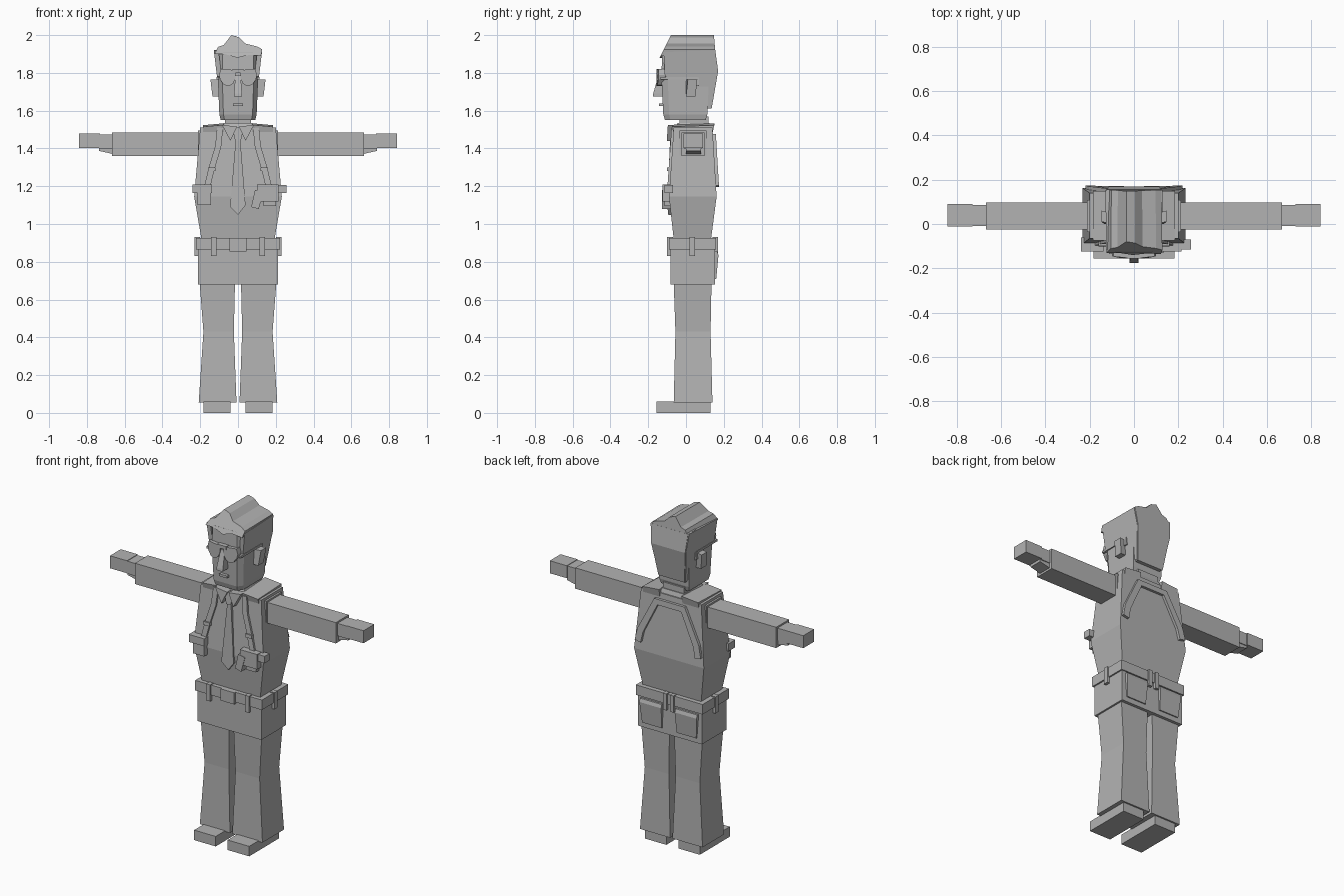
import bpy, bmesh, math

mat = bpy.data.materials.new("plain_grey")
mat.diffuse_color = (0.45, 0.45, 0.45, 1)


def loft(name, rings):
    """Skin equal-length rings of 3D points and cap both ends."""
    bm = bmesh.new()
    rows = [[bm.verts.new(p) for p in r] for r in rings]
    n = len(rows[0])
    for a, b in zip(rows, rows[1:]):
        for i in range(n):
            j = (i + 1) % n
            bm.faces.new((a[i], a[j], b[j], b[i]))
    bm.faces.new(rows[0])
    bm.faces.new(rows[-1])
    bmesh.ops.recalc_face_normals(bm, faces=bm.faces)
    me = bpy.data.meshes.new(name)
    bm.to_mesh(me)
    bm.free()
    me.materials.append(mat)
    ob = bpy.data.objects.new(name, me)
    bpy.context.collection.objects.link(ob)
    return ob


def rect(z, x0, x1, y0, y1):
    return [(x0, y0, z), (x1, y0, z), (x1, y1, z), (x0, y1, z)]


def box(name, x0, x1, y0, y1, z0, z1):
    return loft(name, [rect(z0, x0, x1, y0, y1), rect(z1, x0, x1, y0, y1)])


def front_y(z):
    return -0.09 + 0.025 * ((z - 1.145) / 0.365 if z > 1.145 else (1.145 - z) / 0.215)


def back_y(z):
    return 0.162 - 0.022 * ((z - 1.145) / 0.365 if z > 1.145 else (1.145 - z) / 0.15)


def plate(name, outline, thick=0.012, surf=front_y, d=-1):
    """Flat part following the front or back of the torso."""
    return loft(name, [[(x, surf(z) + o, z) for x, z in outline] for o in (-d * 0.01, d * thick)])


def ribbon(name, path, w, thick, surf, d):
    """Strap of constant width along an x-z path."""
    left, right = [], []
    for i, (x, z) in enumerate(path):
        a, b = path[max(i - 1, 0)], path[min(i + 1, len(path) - 1)]
        dx, dz = b[0] - a[0], b[1] - a[1]
        l = math.hypot(dx, dz)
        nx, nz = -dz / l * w / 2, dx / l * w / 2
        left.append((x + nx, z + nz))
        right.append((x - nx, z - nz))
    rings = []
    for (lx, lz), (rx, rz) in zip(left, right):
        rings.append([(lx, surf(lz) - d * 0.01, lz), (lx, surf(lz) + d * thick, lz),
                      (rx, surf(rz) + d * thick, rz), (rx, surf(rz) - d * 0.01, rz)])
    return loft(name, rings)


# Torso, hips, belt, neck
loft("torso", [rect(0.9, -0.19, 0.19, -0.063, 0.13), rect(1.145, -0.232, 0.232, -0.09, 0.162),
               rect(1.51, -0.2, 0.2, -0.065, 0.14)])
box("hips", -0.213, 0.213, -0.082, 0.153, 0.68, 0.88)
box("belt", -0.222, 0.222, -0.09, 0.16, 0.865, 0.925)
box("buckle", -0.045, 0.045, -0.1, -0.08, 0.855, 0.925)
box("neck", -0.07, 0.07, -0.035, 0.12, 1.49, 1.57)
loft("collar_band", [rect(1.505, -0.09, 0.09, -0.06, 0.135), rect(1.535, -0.075, 0.075, -0.045, 0.125)])

# Tie
plate("tie_blade", [(-0.012, 1.45), (-0.042, 1.09), (0, 1.048), (0.04, 1.1), (0.012, 1.45)], 0.015)
plate("tie_knot", [(-0.03, 1.51), (-0.015, 1.44), (0.015, 1.44), (0.03, 1.51)], 0.022)

for s, side in ((-1, "left"), (1, "right")):
    # Legs and shoes
    def legring(z, xi, xo, y0, y1):
        return rect(z, s * xi, s * xo, y0, y1)
    loft("leg_" + side, [legring(0.055, 0.008, 0.208, -0.065, 0.14), legring(0.43, 0.022, 0.183, -0.056, 0.13),
                         legring(0.69, 0.016, 0.203, -0.065, 0.135)])
    box("shoe_" + side, s * 0.04, s * 0.183, -0.155, 0.13, 0, 0.06)

    # Sleeve, cuff, wrist and hand
    box("sleeve_" + side, s * 0.19, s * 0.668, -0.025, 0.098, 1.36, 1.485)
    box("cuff_" + side, s * 0.66, s * 0.735, -0.01, 0.085, 1.40, 1.475)
    loft("thumb_" + side, [[(s * x, 0.0, 1.41), (s * x, 0.08, 1.41), (s * x, 0.08, z), (s * x, 0.0, z)]
                           for x, z in ((0.66, 1.37), (0.735, 1.387))])
    box("hand_" + side, s * 0.73, s * 0.843, -0.012, 0.09, 1.403, 1.478)
    box("armhole_" + side, s * 0.19, s * 0.213, -0.035, 0.108, 1.35, 1.495)

    # Collar tips
    plate("collar_tip_" + side, [(s * 0.005, 1.515), (s * 0.04, 1.44), (s * 0.085, 1.525)], 0.032)

    # Belt loops and back pockets
    box("front_loop_" + side, s * 0.115, s * 0.142, -0.1, -0.07, 0.83, 0.93)
    box("side_loop_" + side, s * 0.2, s * 0.23, 0.018, 0.048, 0.83, 0.93)
    box("back_loop_" + side, s * 0.012, s * 0.035, 0.14, 0.17, 0.83, 0.93)
    loft("back_pocket_" + side, [rect(0.71, s * 0.05, s * 0.18, 0.14, 0.16),
                                 rect(0.835, s * 0.045, s * 0.19, 0.14, 0.172),
                                 rect(0.855, s * 0.045, s * 0.19, 0.14, 0.165)])

    # Holster straps over chest, shoulder and back
    ribbon("chest_strap_" + side, [(s * 0.095, 1.51), (s * 0.105, 1.41), (s * 0.138, 1.3), (s * 0.165, 1.19)],
           0.032, 0.012, front_y, -1)
    loft("shoulder_strap_" + side, [[(s * x, -0.075, z), (s * x, 0.15, z + 0.008), (s * x, 0.14, 1.48),
                                     (s * x, -0.065, 1.48)] for x, z in ((0.075, 1.525), (0.185, 1.515))])
    plate("strap_clip_" + side, [(s * 0.12, 1.28), (s * 0.16, 1.28), (s * 0.16, 1.3), (s * 0.12, 1.3)], 0.02)

    # Ear, sunglasses lens and temple
    loft("ear_" + side, [[(s * 0.1, 0.0, z0), (s * x, 0.0 + o, z0), (s * x, 0.05 + o, z0), (s * 0.1, 0.05, z0)]
                         for z0, x, o in ((1.675, 0.135, 0), (1.765, 0.146, 0.01))])
    lens = [(0.012, 1.815), (0.012, 1.775), (0.025, 1.745), (0.048, 1.73), (0.075, 1.737),
            (0.095, 1.765), (0.1, 1.79), (0.092, 1.82)]
    loft("lens_" + side, [[(s * x, y + 0.25 * max(0, x - 0.06), z) for x, z in lens] for y in (-0.155, -0.12)])
    box("temple_" + side, s * 0.1, s * 0.114, -0.135, 0.06, 1.765, 1.778)
    box("temple_tip_" + side, s * 0.1, s * 0.114, 0.05, 0.07, 1.73, 1.775)

    # Side hair
    prof = [(-0.118, 1.91), (-0.112, 1.78), (0.045, 1.77), (0.1, 1.63), (0.133, 1.612), (0.165, 1.81), (0.153, 1.92)]
    loft("side_hair_" + side, [[(s * (k + (z - 1.77) * 0.12), y, z) for y, z in prof] for k in (0.085, 0.11)])

# Back harness
ribbon("back_harness", [(-0.2, 1.2), (-0.185, 1.27), (-0.09, 1.46), (0.09, 1.46), (0.185, 1.27), (0.2, 1.2)],
       0.04, 0.016, back_y, 1)

# Pouch on one side, holstered pistol on the other
box("pouch", -0.215, -0.142, -0.118, -0.07, 1.1, 1.205)
box("pouch_flap", -0.24, -0.138, -0.125, -0.06, 1.165, 1.21)
box("holster", 0.1, 0.215, -0.125, -0.07, 1.12, 1.21)
box("pistol_slide", 0.2, 0.258, -0.115, -0.07, 1.165, 1.207)
loft("pistol_grip", [[(x, y, z) for x, z in ((0.07, 1.09), (0.11, 1.08), (0.135, 1.17), (0.09, 1.18))]
                     for y in (-0.128, -0.08)])
box("holster_flap", 0.135, 0.2, -0.115, -0.07, 1.095, 1.13)

# Head with chamfered front corners and chin
head = [(-0.105, 0.12), (0.105, 0.12), (0.105, -0.095), (0.082, -0.128), (-0.082, -0.128), (-0.105, -0.095)]
loft("head", [[(x * k, y * k, z) for x, y in head]
              for z, k in ((1.55, 0.87), (1.58, 0.94), (1.78, 1.02), (1.91, 0.98))])
loft("nose", [rect(1.675, -0.021, 0.021, -0.176, -0.1), rect(1.69, -0.021, 0.021, -0.174, -0.1),
              rect(1.79, -0.014, 0.014, -0.145, -0.1)])
box("mouth", -0.026, 0.026, -0.142, -0.1, 1.624, 1.638)
box("glasses_bridge", -0.03, 0.03, -0.155, -0.12, 1.8, 1.82)

# Swept hair: ridge running front to back, sloped at the front
top = [(-0.125, 1.9), (-0.105, 1.938), (-0.075, 1.948), (-0.035, 2.0), (0.005, 1.988), (0.038, 1.955),
       (0.1, 1.94), (0.128, 1.925), (0.122, 1.89), (0.06, 1.895), (-0.005, 1.88), (-0.07, 1.9)]
loft("top_hair", [[(x, -0.08 - (2 - z) * 0.5, z) for x, z in top],
                  [(x * 0.97, 0.148 + (2 - z) * 0.08, z) for x, z in top]])
loft("back_hair", [rect(1.612, -0.085, 0.085, 0.1, 0.136), rect(1.81, -0.113, 0.113, 0.08, 0.17),
                   rect(1.92, -0.122, 0.122, 0.08, 0.155)])
